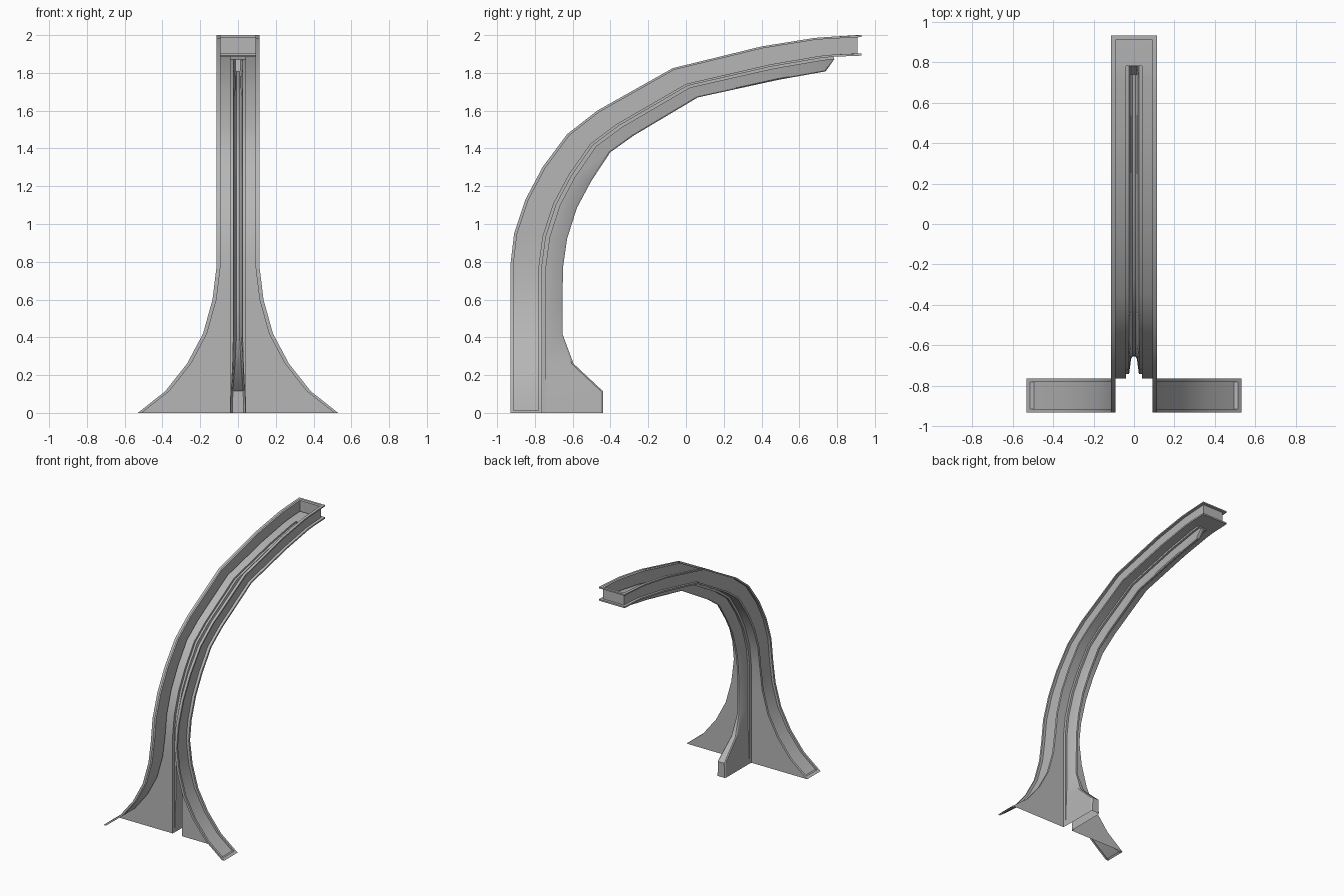
import bpy, bmesh, math

if "Cube" in bpy.data.objects:
    bpy.data.objects.remove(bpy.data.objects["Cube"])

# Stations along the rib: outer (y, z), inner (y, z), half width, fin half width, fin depth
D = 0.19
st = [
    (-.93, 0, -.74, 0, .53, .038, .49),
    (-.93, .115, -.74, .115, .385, .035, .49),
    (-.93, .26, -.74, .26, .27, .028, .335),
    (-.93, .42, -.74, .42, .185, .024, .275),
    (-.93, .60, -.74, .60, .135, .024, .275),
    (-.93, .78, -.74, .78, .113, .024, .28),
    (-.91, .95, -.72, .93, .113, .024, .28),
    (-.85, 1.13, -.665, 1.10, .113, .024, .28),
    (-.76, 1.30, -.585, 1.25, .113, .024, .28),
    (-.63, 1.475, -.475, 1.41, .113, .024, .28),
    (-.47, 1.60, -.34, 1.51, .113, .024, .28),
    (-.07, 1.825, .02, 1.72, .113, .024, .28),
    (.40, 1.94, .46, 1.82, .113, .024, .28),
    (.68, 1.985, .72, 1.865, .113, .024, .28),
    (.75, 1.99, .785, 1.872, .113, .024, .19),
    (.93, 2.0, .93, 1.877, .113, .024, .19),
]
K = len(st) - 2          # station where the spine ends
INSET = 0.021            # recess of the side web
rim = [(1, 0), (0, 0), (0, .016), (1, .016), (1, .15), (0, .15), (0, .168)]

grey = bpy.data.materials.new("dark_grey")
grey.diffuse_color = (.47, .47, .47, 1)
grey.use_nodes = True
grey.node_tree.nodes["Principled BSDF"].inputs["Base Color"].default_value = grey.diffuse_color


def point(s, x, d, back=0):
    t = d / D
    return (x, s[0] + (s[2] - s[0]) * t - back, s[1] + (s[3] - s[1]) * t)


def shell_half(i):
    s = st[i]
    end = i == len(st) - 1
    pts = [point(s, s[4] - a * INSET, d, a * INSET if end else 0) for a, d in rim]
    return pts + [point(s, .04, .168)]


def spine_half(i, flat=False):
    s = st[i]
    f, fd = s[5], s[6]
    tip = f - (.001, .001, .005)[min(i, 2)] if i < 3 else f - .010
    cols = [(.04, .168), (.04, D), (f, D), (tip, max(D, fd - .01)), (tip - .007, fd)]
    return [point(s, x, .168 if flat else d) for x, d in cols]


def both(half):
    return half + [(-x, y, z) for x, y, z in reversed(half)]


def build(name, rows, skip=lambda i, j: False, cap=0):
    bm = bmesh.new()
    g = [[bm.verts.new(p) for p in r] for r in rows]
    n = len(rows[0])
    for i in range(len(g) - 1):
        for j in range(n - 1):
            if not skip(i, j):
                bm.faces.new((g[i][j], g[i][j + 1], g[i + 1][j + 1], g[i + 1][j]))
    # channel wrapping across the tip
    r = g[-1]
    for j in range(cap):
        bm.faces.new((r[j], r[j + 1], r[n - 2 - j], r[n - 1 - j]))
    bmesh.ops.remove_doubles(bm, verts=bm.verts, dist=1e-5)
    bmesh.ops.dissolve_degenerate(bm, edges=bm.edges, dist=1e-5)
    me = bpy.data.meshes.new(name)
    bm.to_mesh(me)
    bm.free()
    me.materials.append(grey)
    ob = bpy.data.objects.new(name, me)
    bpy.context.collection.objects.link(ob)
    # smooth along the curve, crisp at the profile corners
    bpy.ops.object.select_all(action='DESELECT')
    ob.select_set(True)
    bpy.context.view_layer.objects.active = ob
    bpy.ops.object.shade_smooth_by_angle(angle=math.radians(30))
    return ob


# Open-backed channel rib with flared feet; centre stays open behind the spine
build("rib_shell", [both(shell_half(i)) for i in range(len(st))],
      skip=lambda i, j: j == 7 and i < K, cap=6)

# Raised strip with tapered fin and kicked-out foot
build("spine_fin", [both(spine_half(i)) for i in range(K + 1)] + [both(spine_half(K, True))])

# Small lips closing the channel at the ground on each flared foot
y0, y1 = -.93 + .016, -.93 + .15
lip = [(.53, 0), (.513, .0135), (.495, .0115)]
for side, name in ((1, "foot_lip_right"), (-1, "foot_lip_left")):
    ys = (y0, y1) if side > 0 else (y1, y0)
    build(name, [[(side * x, y, z) for y in ys] for x, z in lip])
